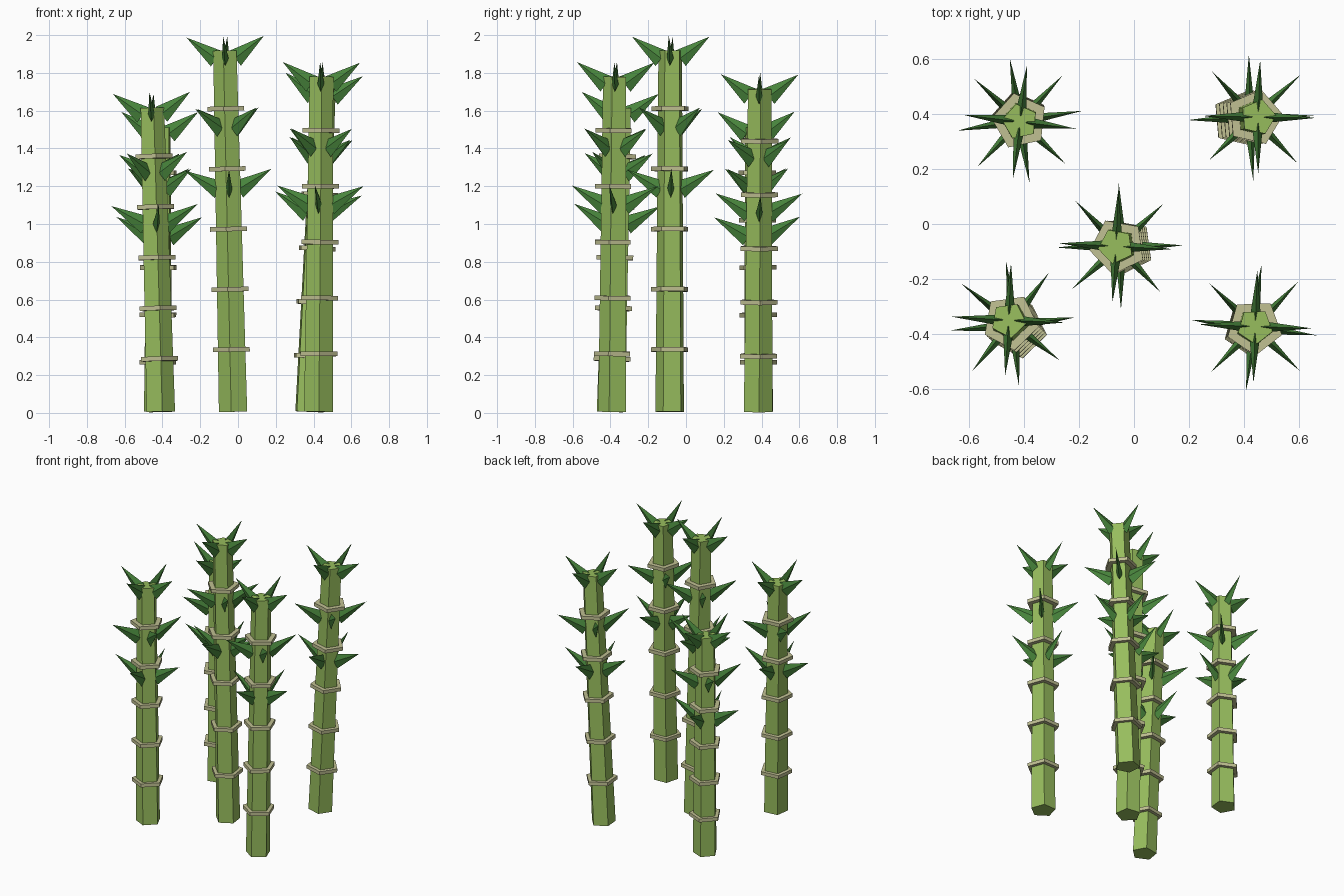
import bpy, bmesh, math
from mathutils import Matrix, Vector

cube = bpy.data.objects.get("Cube")
if cube:
    bpy.data.objects.remove(cube)


def material(name, rgb):
    mat = bpy.data.materials.new(name)
    mat.use_nodes = True
    mat.diffuse_color = (*rgb, 1)
    mat.node_tree.nodes["Principled BSDF"].inputs["Base Color"].default_value = (*rgb, 1)
    return mat


STALK = material("stalk green", (0.31, 0.51, 0.11))
RING = material("node beige", (0.53, 0.53, 0.29))
LEAF = material("leaf green", (0.065, 0.235, 0.045))


def finish(bm, name, mat):
    bmesh.ops.recalc_face_normals(bm, faces=bm.faces)
    mesh = bpy.data.meshes.new(name)
    bm.to_mesh(mesh)
    bm.free()
    mesh.materials.append(mat)
    obj = bpy.data.objects.new(name, mesh)
    bpy.context.collection.objects.link(obj)
    return obj


def prism(bm, frame, sides, r_low, r_high, z_low, z_high, phase=0):
    """Cone or prism along the local z axis, with its first corner at phase."""
    verts = bmesh.ops.create_cone(bm, cap_ends=True, segments=sides, radius1=r_low,
                                  radius2=r_high, depth=z_high - z_low)["verts"]
    first = next(v for v in verts if v.co.z < 0)
    turn = math.radians(phase) - math.atan2(first.co.y, first.co.x)
    move = Matrix.Translation((0, 0, (z_low + z_high) / 2)) @ Matrix.Rotation(turn, 4, "Z")
    bmesh.ops.transform(bm, matrix=frame @ move, verts=verts)


def leaf(bm, frame, angle, height, reach, rise):
    """Thin four-sided spike, tall and narrow, pointing outward and up."""
    root = 0.05
    run = reach - root
    flatten = Matrix.Diagonal((1, 0.36, 1, 1))
    pose = (Matrix.Rotation(math.radians(angle), 4, "Z")
            @ Matrix.Translation((root, 0, height))
            @ Matrix.Rotation(math.atan2(run, rise), 4, "Y") @ flatten)
    prism(bm, frame @ pose, 4, 0.05, 0, 0, math.hypot(run, rise))


def bamboo(name, base, top, length, phase, tier_turns):
    start = Vector((*base, 0.006))
    axis = Vector((top[0] - base[0], top[1] - base[1], length))
    tilt = Vector((0, 0, 1)).rotation_difference(axis).to_matrix().to_4x4()
    frame = Matrix.Translation(start) @ tilt

    # Tapered five-sided stalk
    bm = bmesh.new()
    prism(bm, frame, 5, 0.08, 0.066, 0, length, phase)
    finish(bm, name + "_stalk", STALK)

    # Five node rings
    bm = bmesh.new()
    for i in range(1, 6):
        z = length * i / 6 + 0.011
        prism(bm, frame, 5, 0.104, 0.104, z - 0.012, z + 0.012, phase)
    finish(bm, name + "_node_rings", RING)

    # Three tiers of four leaves
    bm = bmesh.new()
    tiers = ((0.615, 0.23, 0.105), (0.785, 0.228, 0.105), (0.978, 0.205, 0.115))
    for turn, (level, reach, rise) in zip(tier_turns, tiers):
        for i in range(4):
            leaf(bm, frame, turn + 90 * i, length * level, reach, rise)
    finish(bm, name + "_leaves", LEAF)


bamboo("front_right", (-0.412, -0.393), (-0.456, -0.35), 1.61, 62, (6, 52, 357))
bamboo("back_right", (-0.418, 0.383), (-0.415, 0.372), 1.505, 30, (9, 47, 353))
bamboo("centre", (-0.022, -0.083), (-0.066, -0.081), 1.913, 44, (1, 43, 357))
bamboo("back_left", (0.372, 0.38), (0.452, 0.389), 1.71, 5, (2, 43, 359))
bamboo("front_left", (0.425, -0.385), (0.441, -0.373), 1.774, 56, (353, 46, 358))
